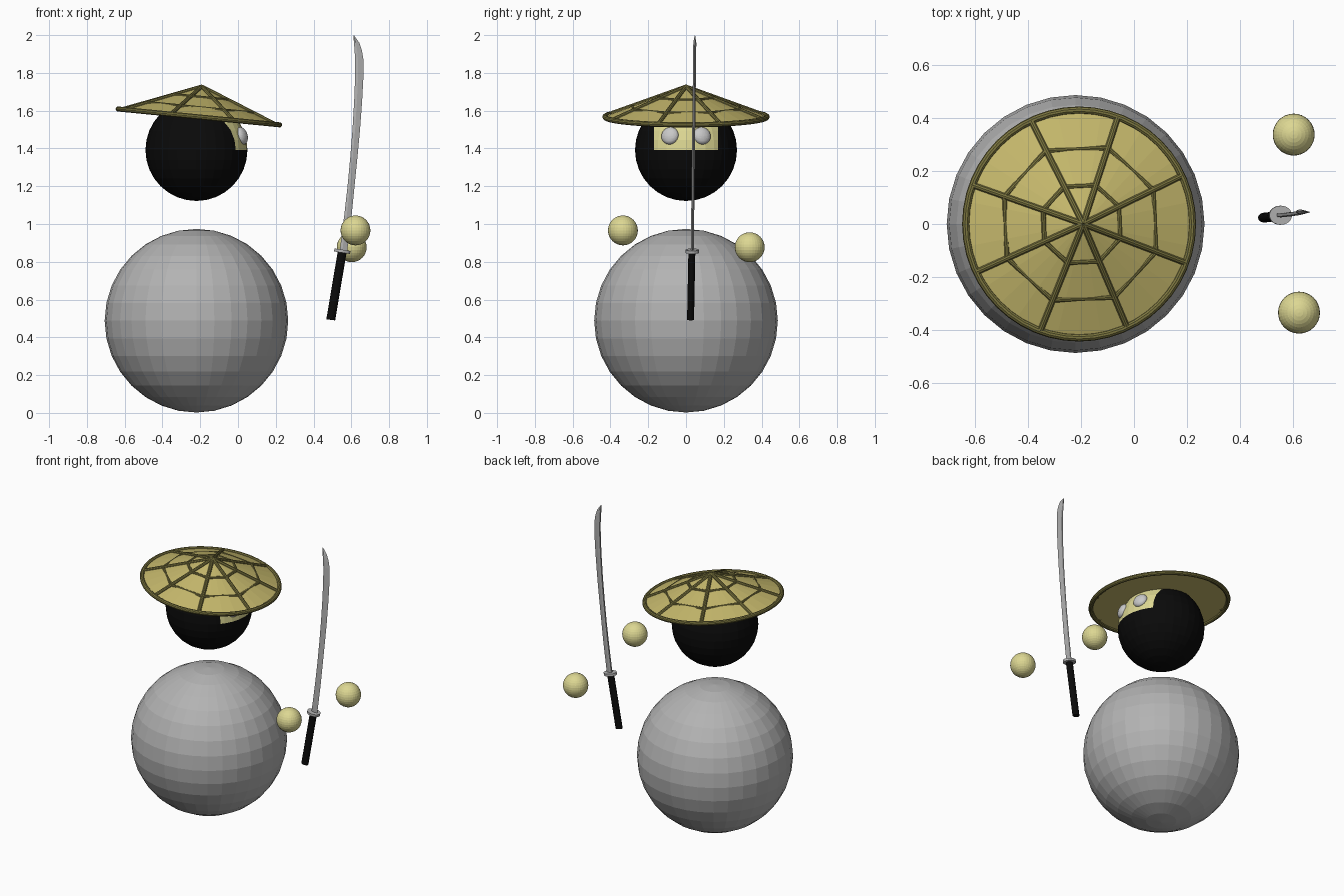
import bpy, bmesh, math
from mathutils import Matrix, Vector

if "Cube" in bpy.data.objects:
    bpy.data.objects.remove(bpy.data.objects["Cube"])


def material(name, rgb):
    m = bpy.data.materials.new(name)
    m.diffuse_color = (*rgb, 1)
    m.use_nodes = True
    m.node_tree.nodes["Principled BSDF"].inputs["Base Color"].default_value = m.diffuse_color
    return m


GREY = material("robe grey", (0.45, 0.45, 0.45))
WHITE = material("eye white", (0.58, 0.58, 0.58))
STEEL = material("steel", (0.45, 0.45, 0.45))
BLACK = material("black cloth", (0.003, 0.003, 0.003))
SKIN = material("pale yellow skin", (0.72, 0.68, 0.29))
STRAW = material("straw", (0.56, 0.48, 0.15))
CANE = material("dark cane", (0.20, 0.18, 0.05))


def finish(name, bm, *mats):
    bmesh.ops.recalc_face_normals(bm, faces=bm.faces)
    me = bpy.data.meshes.new(name)
    bm.to_mesh(me)
    bm.free()
    for m in mats:
        me.materials.append(m)
    ob = bpy.data.objects.new(name, me)
    bpy.context.collection.objects.link(ob)
    return ob


def sphere_mesh(matrix, radius=1.0):
    bm = bmesh.new()
    bmesh.ops.create_uvsphere(bm, u_segments=32, v_segments=16, radius=radius, matrix=matrix)
    return bm


def rod(bm, a, b, r, sides=10, flat=1.0):
    """Cylinder from a to b; flat squashes the section across y."""
    a, b = Vector(a), Vector(b)
    d = b - a
    rot = d.to_track_quat('Z', 'Y').to_matrix().to_4x4()
    m = Matrix.Translation((a + b) / 2) @ rot @ Matrix.Diagonal((1, flat, 1, 1))
    bmesh.ops.create_cone(bm, cap_ends=True, segments=sides, radius1=r, radius2=r,
                          depth=d.length, matrix=m)


# Body
finish("body", sphere_mesh(Matrix.Translation((-0.22, 0, 0.488)), 0.486), GREY)

# Head with a rectangular face opening cut into its surface
HEAD = Vector((-0.22, 0, 1.392))
bm = sphere_mesh(Matrix.Translation(HEAD), 0.27)
for co, no in (((0, 0.17, 0), (0, 1, 0)), ((0, -0.17, 0), (0, 1, 0)),
               ((0, 0, 1.392), (0, 0, 1)), ((0, 0, 1.565), (0, 0, 1))):
    bmesh.ops.bisect_plane(bm, geom=bm.verts[:] + bm.edges[:] + bm.faces[:],
                           plane_co=co, plane_no=no, dist=1e-5)
for f in bm.faces:
    c = f.calc_center_median()
    f.material_index = int(c.x > HEAD.x and abs(c.y) < 0.17 and 1.392 < c.z < 1.565)
finish("head", bm, BLACK, SKIN)

# Eyes: flattened balls lying on the face
for side, name in ((-1, "eye_right"), (1, "eye_left")):
    n = Vector((0.24, 0.085 * side, 0.075))
    m = (Matrix.Translation((0.02, 0.085 * side, 1.467))
         @ n.to_track_quat('X', 'Z').to_matrix().to_4x4()
         @ Matrix.Diagonal((0.028, 0.047, 0.047, 1)))
    finish(name, sphere_mesh(m), WHITE)

# Floating hands
for name, pos in (("hand_right", (0.622, -0.334, 0.966)), ("hand_left", (0.602, 0.337, 0.877))):
    finish(name, sphere_mesh(Matrix.Translation(pos), 0.079), SKIN)

# Hat, tilted forward: closed cone
TILT = Matrix.Translation((-0.207, 0, 1.567)) @ Matrix.Rotation(math.radians(5.6), 4, 'Y')
HAT_R, HAT_H = 0.432, 0.16
bm = bmesh.new()
bmesh.ops.create_cone(bm, cap_ends=True, segments=32, radius1=HAT_R, radius2=0, depth=HAT_H,
                      matrix=TILT @ Matrix.Translation((0, 0, HAT_H / 2)))
finish("hat", bm, STRAW)


def on_hat(i, r):
    a = math.radians(25 + 45 * i)
    return TILT @ Vector((r * math.cos(a), r * math.sin(a), HAT_H * (1 - r / HAT_R)))


# Hat ribs and the two octagonal rings between them
bm = bmesh.new()
for i in range(8):
    rod(bm, on_hat(i, 0), on_hat(i, HAT_R), 0.012)
    for r in (0.155, 0.305):
        rod(bm, on_hat(i, r), on_hat(i + 1, r), 0.010)
finish("hat_ribs", bm, CANE)

# Hat rim
bm = bmesh.new()
N, K = 48, 10
rings = []
for i in range(N):
    a = 2 * math.pi * i / N
    ring = []
    for k in range(K):
        t = 2 * math.pi * k / K
        r = 0.429 + 0.014 * math.cos(t)
        ring.append(bm.verts.new(TILT @ Vector((r * math.cos(a), r * math.sin(a),
                                                0.014 * math.sin(t)))))
    rings.append(ring)
for i in range(N):
    p, q = rings[i], rings[(i + 1) % N]
    for k in range(K):
        bm.faces.new((p[k], q[k], q[(k + 1) % K], p[(k + 1) % K]))
rim = finish("hat_rim", bm, CANE)

# Sword grip
bm = bmesh.new()
rod(bm, (0.491, 0.024, 0.493), (0.552, 0.031, 0.855), 0.0185, 16)
grip = finish("sword_grip", bm, BLACK)
for v in grip.data.vertices:  # oval section, wider along x
    mid = 0.491 + (v.co.z - 0.493) * 0.061 / 0.362
    v.co.x = mid + (v.co.x - mid) * 1.28

# Sword guard: oval disc across the grip
bm = bmesh.new()
m = (Matrix.Translation((0.552, 0.033, 0.856)) @ Matrix.Rotation(math.radians(9), 4, 'Y')
     @ Matrix.Diagonal((0.043, 0.036, 1, 1)))
bmesh.ops.create_cone(bm, cap_ends=True, segments=24, radius1=1, radius2=1, depth=0.016, matrix=m)
finish("sword_guard", bm, STEEL)

# Curved blade: (z, spine x, cutting edge x)
PROFILE = [(0.855, 0.538, 0.578), (1.05, 0.563, 0.602), (1.2, 0.580, 0.617), (1.35, 0.594, 0.632),
           (1.5, 0.606, 0.646), (1.65, 0.615, 0.657), (1.78, 0.620, 0.664), (1.87, 0.620, 0.664),
           (1.92, 0.617, 0.656), (1.96, 0.614, 0.642), (1.999, 0.610, 0.614)]
bm = bmesh.new()
prev = None
for z, x0, x1 in PROFILE:
    y = 0.033 + 0.014 * (z - 0.855) / 1.145
    w = x1 - x0
    t = 0.008 * min(1, w / 0.025)
    sec = [(x0, -0.7 * t), (x0 + 0.35 * w, -t), (x1, 0), (x0 + 0.35 * w, t), (x0, 0.7 * t)]
    ring = [bm.verts.new((x, y + dy, z)) for x, dy in sec]
    if prev:
        for k in range(5):
            bm.faces.new((prev[k], prev[(k + 1) % 5], ring[(k + 1) % 5], ring[k]))
    else:
        bm.faces.new(ring)
    prev = ring
bm.faces.new(prev)
finish("sword_blade", bm, STEEL)
